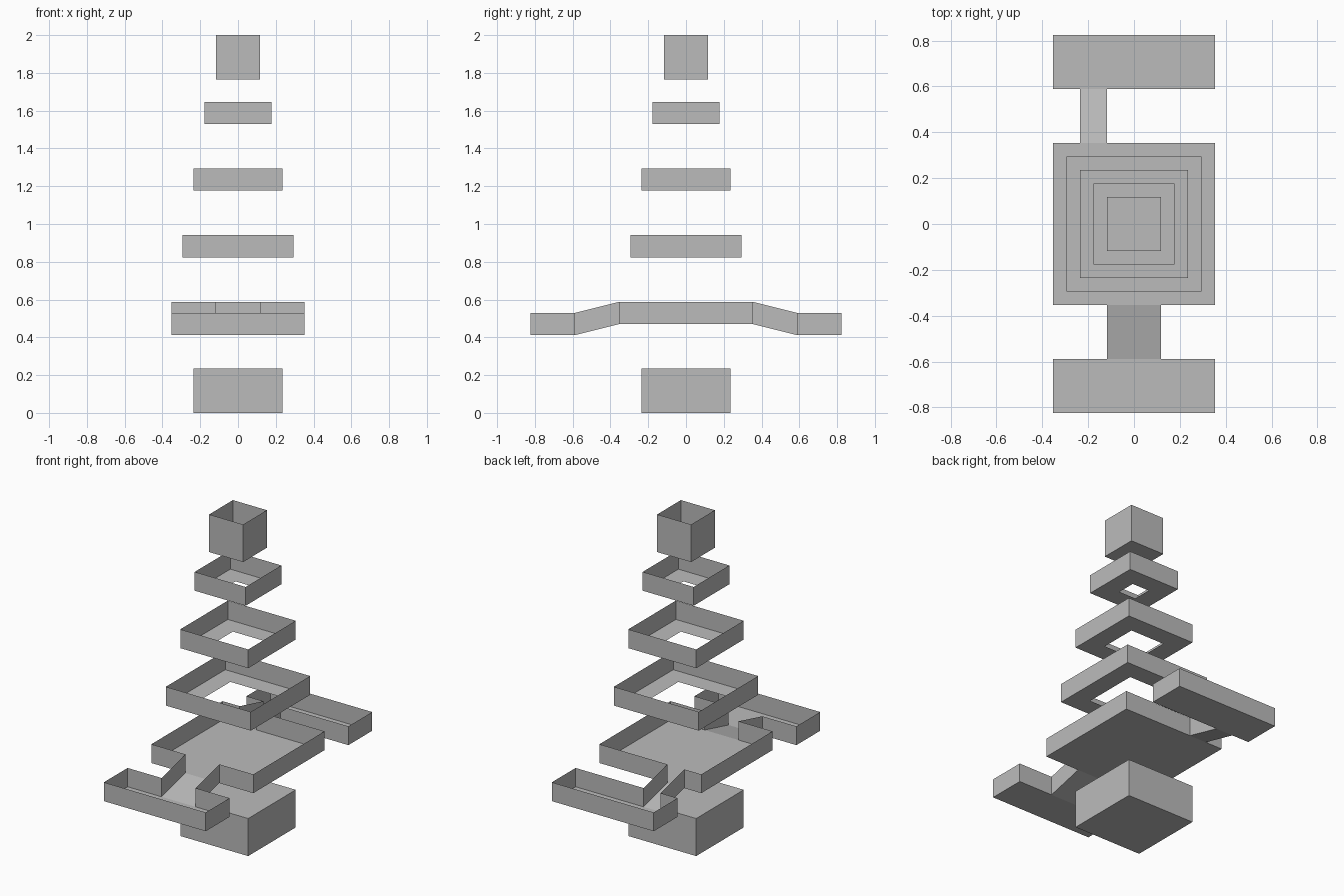
import bpy
import bmesh

U = 2 / 17  # building module: the tower is 17 modules tall

cube = bpy.data.objects.get("Cube")
if cube:
    bpy.data.objects.remove(cube, do_unlink=True)

grey = bpy.data.materials.new("plain grey")
grey.use_nodes = True
grey.diffuse_color = (0.5, 0.5, 0.5, 1)
grey.node_tree.nodes["Principled BSDF"].inputs["Base Color"].default_value = (0.5, 0.5, 0.5, 1)


def build(name, quads):
    """Make a flat-shaded object from quads given in modules, welding shared corners."""
    bm = bmesh.new()
    for quad in quads:
        bm.faces.new([bm.verts.new([c * U for c in p]) for p in quad])
    bmesh.ops.remove_doubles(bm, verts=bm.verts, dist=0.0001)
    mesh = bpy.data.meshes.new(name)
    bm.to_mesh(mesh)
    bm.free()
    mesh.materials.append(grey)
    obj = bpy.data.objects.new(name, mesh)
    bpy.context.collection.objects.link(obj)
    return obj


def square(x, y, z, cx=0, cy=0):
    """Corners of a level rectangle, counter-clockwise from the front at -x."""
    return [(cx - x, cy - y, z), (cx + x, cy - y, z), (cx + x, cy + y, z), (cx - x, cy + y, z)]


def wall(a, b, height=1):
    """Upright panel standing on the line from a to b."""
    return [a, b, (b[0], b[1], b[2] + height), (a[0], a[1], a[2] + height)]


def tray(name, x, y, z, cy=0, height=1, hole=0, front_gap=None, back_gap=None):
    """Thin-walled open tray, with an optional square floor hole and doorways."""
    base = square(x, y, z, cy=cy)
    if hole:
        inner = square(hole, hole, z, cy=cy)
        quads = [[base[i], base[i - 3], inner[i - 3], inner[i]] for i in range(4)]
    else:
        quads = [base]
    gaps = {0: front_gap, 2: back_gap}
    for i in range(4):
        a, b = base[i], base[i - 3]
        gap = gaps.get(i)
        if gap:
            near, far = gap if i == 0 else gap[::-1]
            quads += [wall(a, (near, a[1], z), height), wall((far, a[1], z), b, height)]
        else:
            quads.append(wall(a, b, height))
    return build(name, quads)


def ramp(name, x0, x1, side):
    """Sloping walled passage from the main deck down to an outer deck."""
    top0, top1 = (x0, 3 * side, 4), (x1, 3 * side, 4)
    low0, low1 = (x0, 5 * side, 3.5), (x1, 5 * side, 3.5)
    floor = [top0, top1, low1, low0]
    if side < 0:
        floor.reverse()
    return build(name, [floor, wall(top0, low0), wall(low1, top1)])


# Solid plinth
bottom, top = square(2, 2, 0), square(2, 2, 2)
build("base_block", [bottom[::-1], top] + [wall(bottom[i], bottom[i - 3], 2) for i in range(4)])

# Main deck with its two ramps and outer decks
front_door, back_door = (-1, 1), (-2, -1)
tray("main_deck", 3, 3, 4, front_gap=front_door, back_gap=back_door)
tray("front_deck", 3, 1, 3.5, cy=-6, back_gap=front_door)
tray("back_deck", 3, 1, 3.5, cy=6, front_gap=back_door)
ramp("front_ramp", *front_door, -1)
ramp("back_ramp", *back_door, 1)

# Shrinking gallery rings, each with a one-module walkway
for i, name in enumerate(("lower_ring", "middle_ring", "upper_ring")):
    half = 2.5 - i / 2
    tray(name, half, half, 7 + 3 * i, hole=half - 1)

# Open box at the summit
tray("top_box", 1, 1, 15, height=2)
